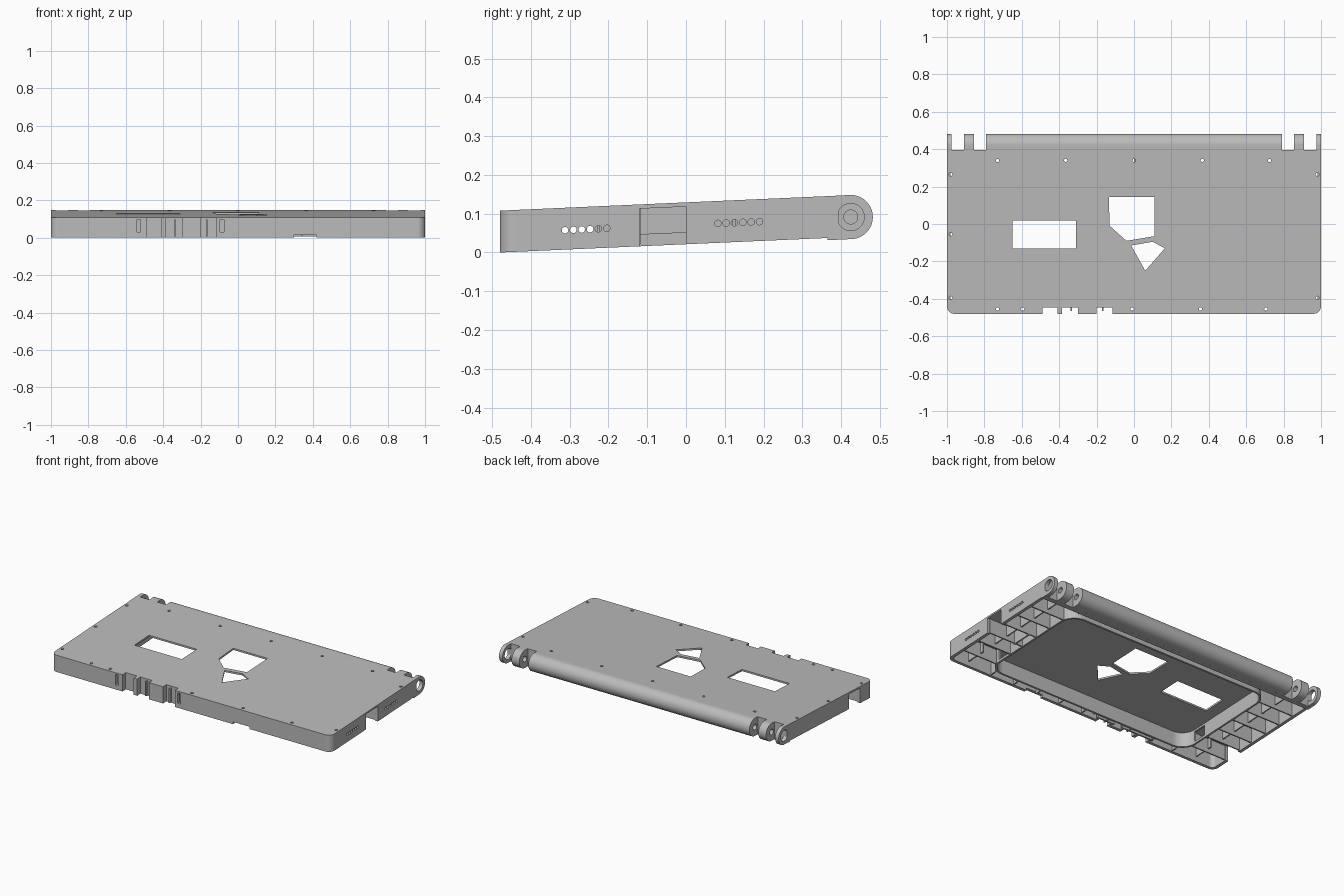
import bpy
import bmesh
import math

if "Cube" in bpy.data.objects:
    bpy.data.objects.remove(bpy.data.objects["Cube"], do_unlink=True)

SLOPE, FRONT, TOP, UNDER = 0.0443, -0.48, 0.108, 0.097
HINGE_Y, HINGE_Z, HINGE_R = 0.425, 0.0915, 0.057

grey = bpy.data.materials.new("plain grey")
grey.use_nodes = True
grey.diffuse_color = (0.5, 0.5, 0.5, 1)
grey.node_tree.nodes["Principled BSDF"].inputs["Base Color"].default_value = (0.5, 0.5, 0.5, 1)


def prism(name, outline, lo, hi, axis="z"):
    """Extrude an xy outline along z, or a yz outline along x."""
    place = (lambda p, h: (p[0], p[1], h)) if axis == "z" else (lambda p, h: (h, p[0], p[1]))
    bm = bmesh.new()
    face = bm.faces.new([bm.verts.new(place(p, lo)) for p in outline])
    new = bmesh.ops.extrude_face_region(bm, geom=[face])["geom"]
    for v in new:
        if isinstance(v, bmesh.types.BMVert):
            v.co["xyz".index(axis)] = hi
    bmesh.ops.recalc_face_normals(bm, faces=bm.faces)
    mesh = bpy.data.meshes.new(name)
    bm.to_mesh(mesh)
    bm.free()
    mesh.materials.append(grey)
    obj = bpy.data.objects.new(name, mesh)
    bpy.context.collection.objects.link(obj)
    return obj


def arc(cx, cy, r, start, end, n=8):
    return [(cx + r * math.cos(math.radians(start + (end - start) * i / n)),
             cy + r * math.sin(math.radians(start + (end - start) * i / n))) for i in range(n + 1)]


def circle(cx, cy, r, n=20):
    return arc(cx, cy, r, 0, 360, n)[:-1]


def rect(x0, x1, y0, y1):
    return [(x0, y0), (x1, y0), (x1, y1), (x0, y1)]


def rounded(x, y0, y1, rf, rb):
    """Rectangle centred on x=0 with front and back corner radii."""
    pts = arc(-x + rf, y0 + rf, rf, 180, 270) + arc(x - rf, y0 + rf, rf, 270, 360)
    if rb:
        return pts + arc(x - rb, y1 - rb, rb, 0, 90) + arc(-x + rb, y1 - rb, rb, 90, 180)
    return pts + [(x, y1), (-x, y1)]


def box(name, x0, x1, y0, y1, z0, z1):
    return prism(name, rect(x0, x1, y0, y1), z0, z1)


def cut(obj, cutters):
    """Subtract the cutters, bake the result and remove them."""
    for c in cutters:
        c.hide_render = True
        mod = obj.modifiers.new("cut", "BOOLEAN")
        mod.operation, mod.solver, mod.object = "DIFFERENCE", "EXACT", c
    bpy.context.view_layer.update()
    graph = bpy.context.evaluated_depsgraph_get()
    mesh = bpy.data.meshes.new_from_object(obj.evaluated_get(graph))
    obj.modifiers.clear()
    obj.data = mesh
    for c in cutters:
        bpy.data.objects.remove(c, do_unlink=True)
    return obj


front_slots = [(-0.49, -0.41), (-0.385, -0.30), (-0.20, -0.115)]
narrow_slots = [(-0.54, -0.52), (-0.095, -0.075)]
sloped = []


def slot_cutters():
    return [box("cutter", a, b, -0.6, -0.447, -0.1, 0.3) for a, b in front_slots]


# Top plate with screw holes, window and centre openings
plate = prism("top_plate", rounded(1, FRONT, 0.395, 0.04, 0), UNDER, TOP)
screws = [(x, 0.34) for x in (-0.73, -0.365, 0, 0.365, 0.725)]
screws += [(x, -0.455) for x in (-0.73, -0.595, -0.01, 0.355, 0.705)]
screws += [(s * 0.98, y) for s in (-1, 1) for y in (0.265, -0.395)] + [(-0.98, -0.055)]
cutters = [prism("cutter", circle(x, y, 0.009, 12), 0, 0.2) for x, y in screws]
cutters.append(box("cutter", -0.65, -0.31, -0.13, 0.02, 0, 0.2))
four_sided = [(-0.135, 0.145), (-0.13, -0.01), (-0.04, -0.09), (0.11, -0.065), (0.11, 0.145)]
three_sided = [(-0.015, -0.115), (0.06, -0.25), (0.165, -0.13), (0.10, -0.095)]
cutters += [prism("cutter", s, 0, 0.2) for s in (four_sided, three_sided)]
sloped.append(cut(plate, cutters + slot_cutters()))

# Outer wall, open below, with vents, side notches and front slots
wall = prism("outer_wall", rounded(1, FRONT, 0.38, 0.04, 0), 0, UNDER)
cutters = [prism("cutter", rounded(0.98, FRONT + 0.018, 0.365, 0.025, 0), -0.1, 0.2)]
cutters += [prism("cutter", circle(y0 + 0.0215 * i, 0.05, 0.0085, 16), 0.9, 1.1, "x")
            for y0 in (-0.312, 0.082) for i in range(6)]
cutters += [box("cutter", 0.95, 1.1, -0.12, 0, -0.1, UNDER),
            box("cutter", -1.1, -0.95, -0.35, -0.235, -0.1, UNDER),
            box("cutter", 0.30, 0.42, -0.6, -0.4, -0.1, 0.015)]
cutters += [box("cutter", a, b, -0.6, -0.447, 0.03, 0.2) for a, b in narrow_slots]
sloped.append(cut(wall, cutters + slot_cutters()))

# Panels behind the front slots
for a, b in front_slots:
    panel = box("front_slot_panel", a - 0.02, b + 0.02, -0.447, -0.437, 0, UNDER)
    sloped.append(panel)
    for x in (a - 0.01, b):
        sloped.append(box("front_slot_cheek", x, x + 0.01, -0.47, -0.44, 0, UNDER))

# Rounded wall around the underside well
well = prism("well_wall", rounded(0.74, -0.425, 0.32, 0.1, 0.1), 0.005, UNDER)
sloped.append(cut(well, [
    prism("cutter", rounded(0.728, -0.413, 0.308, 0.088, 0.088), -0.1, 0.2),
    box("cutter", -0.9, 0.9, -0.325, -0.235, 0.02, 0.085)]))

# Side compartment ribs and pocket behind the side notch
for side in (-1, 1):
    for y in (-0.36, -0.23, -0.125, 0, 0.12, 0.24):
        x0, x1 = sorted((side * 0.735, side * 0.985))
        sloped.append(box("side_rib", x0, x1, y, y + 0.008, 0.005, UNDER))
    for y0, y1 in ((-0.46, -0.33), (-0.23, 0.36)):
        x0, x1 = sorted((side * 0.85, side * 0.858))
        sloped.append(box("long_rib", x0, x1, y0, y1, 0.03, UNDER))
sloped.append(box("notch_back", 0.79, 0.80, -0.125, 0.008, 0, UNDER))

# Small ribs between the well and the front and back walls
for i in range(-4, 5):
    x = i * 0.17
    sloped.append(box("front_rib", x, x + 0.008, -0.465, -0.42, 0.005, UNDER))
    sloped.append(box("back_rib", x, x + 0.008, 0.318, 0.368, 0.03, UNDER))

# Tilt the case so it rises toward the back
for obj in sloped:
    for v in obj.data.vertices:
        v.co.z += SLOPE * (v.co.y - FRONT)

# Hinge strip, barrel, knuckles and end lugs
top_at = lambda y: TOP + SLOPE * (y - FRONT)
prism("hinge_strip", [(0.365, 0.032), (0.395, 0.033), (0.395, top_at(0.395) - 0.002),
                      (0.365, top_at(0.365) - 0.002)], -1, 1, "x")
profile = [(0.39, top_at(0.39)), (0.39, 0.033)] + arc(HINGE_Y, HINGE_Z, HINGE_R, -90, 92, 32)


def hinge_part(name, x0, x1, radius, holes):
    part = prism(name, profile, x0, x1, "x")
    cut(part, [prism("cutter", circle(HINGE_Y, HINGE_Z, radius, 32), a, b, "x") for a, b in holes])
    bpy.ops.object.select_all(action="DESELECT")
    part.select_set(True)
    bpy.context.view_layer.objects.active = part
    bpy.ops.object.shade_smooth_by_angle(angle=math.radians(30))


hinge_part("hinge_barrel", -0.79, 0.79, 0.018, [(-0.9, -0.7), (0.7, 0.9)])
for side, word in ((-1, "right"), (1, "left")):
    for name, near, far, radius in (("knuckle", 0.855, 0.91, 0.018), ("lug", 0.975, 1.0, 0.035)):
        a, b = sorted((side * near, side * far))
        hinge_part(word + "_hinge_" + name, a, b, radius, [(a - 0.05, b + 0.05)])
